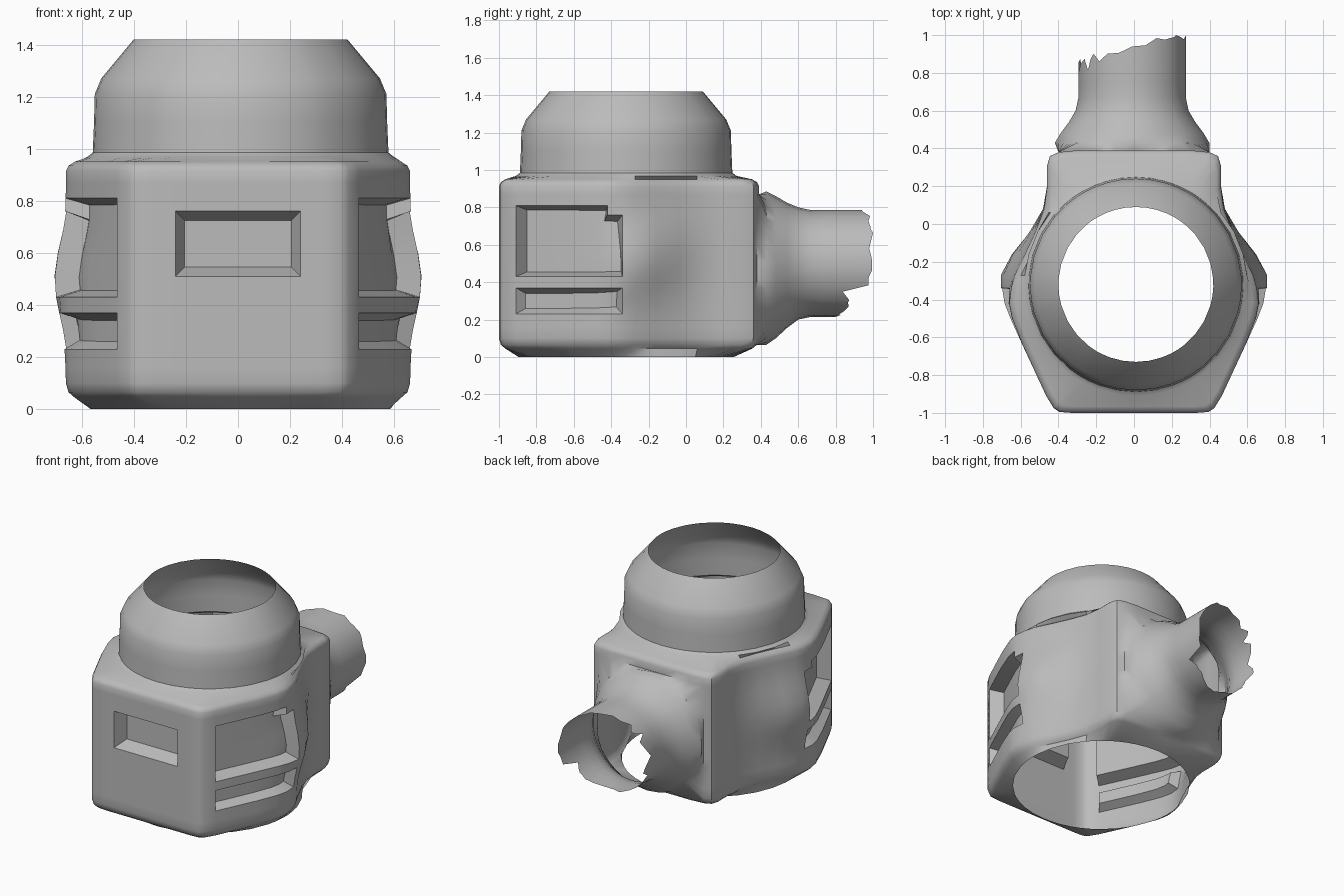
import bpy, bmesh, math, random
from mathutils import Vector

random.seed(4)
cube = bpy.data.objects.get("Cube")
if cube:
    bpy.data.objects.remove(cube, do_unlink=True)

grey = bpy.data.materials.new("plain grey")
grey.use_nodes = True
colour = (0.5, 0.5, 0.5, 1)
grey.diffuse_color = colour
grey.node_tree.nodes["Principled BSDF"].inputs["Base Color"].default_value = colour

# Half outline of the body, from front centre to back centre
half = [(0, -1), (.12, -1), (.24, -1), (.33, -1), (.395, -.995), (.425, -.975), (.465, -.91),
        (.53, -.77), (.59, -.64), (.645, -.50), (.66, -.42), (.65, -.34), (.63, -.27), (.575, -.16),
        (.52, -.04), (.475, .08), (.46, .2), (.46, .31), (.445, .36), (.40, .38),
        (.3, .39), (.2, .39), (.1, .39), (0, .39)]
plan = half + [(-x, y) for x, y in half[-2:0:-1]]
CX = Vector((0, -.32))
NECK = Vector((.01, -.32))


def circle_point(p, r):
    return NECK + (Vector(p) - CX).normalized() * r


def body_point(p, z, scale):
    q = CX + (Vector(p) - CX) * scale
    # Swelling on each flank, rising towards the back
    if abs(q.x) > .45:
        mid = .52 + .25 * (q.y + .24)
        swell = .08 * math.exp(-((q.y + .22) / .19) ** 2 - ((z - mid) / .2) ** 2)
        q.x += math.copysign(swell, q.x)
    return q


# Body walls and domed neck, as stacked rings: height, kind, size
rings = [(0, "round", .575), (.045, "body", .95), (.065, "body", .985), (.1, "body", 1)]
rings += [(z, "body", 1) for z in (.16, .23, .30, .37, .43, .51, .6, .69, .76, .81, .87, .915)]
rings += [(.935, "body", .985), (.95, "body", .95), (.968, "round", .59), (.985, "round", .568),
          (1.1, "round", .563), (1.21, "round", .56), (1.27, "round", .535), (1.42, "round", .41)]

bm = bmesh.new()
rows = []
for z, kind, size in rings:
    row = []
    for p in plan:
        q = circle_point(p, size) if kind == "round" else body_point(p, z, size)
        row.append(bm.verts.new((q.x, q.y, z)))
    rows.append(row)
n = len(plan)
for a, b in zip(rows, rows[1:]):
    for i in range(n):
        j = (i + 1) % n
        bm.faces.new((a[i], a[j], b[j], b[i]))
bm.normal_update()


# Recessed panels in the front and the two angled sides
def recess(rule, low, high, rim, depth):
    faces = [f for f in bm.faces
             if low < f.calc_center_median().z < high and rule(f.calc_center_median())]
    bmesh.ops.inset_region(bm, faces=faces, thickness=rim, depth=-depth, use_even_offset=True)
    bm.normal_update()


recess(lambda c: abs(c.x) < .24 and c.y < -.9, .51, .76, .035, .09)
for side in (1, -1):
    on_side = lambda c: c.x * side > .44 and -.91 < c.y < -.34
    # The panel's upper back corner is cut off
    recess(lambda c: on_side(c) and not (c.y > -.42 and c.z > .76), .43, .81, .025, .09)
    recess(on_side, .23, .37, .03, .06)

# Opening in the back wall
hole = [f for f in bm.faces if f.calc_center_median().y > .36
        and abs(f.calc_center_median().x) < .39 and .065 < f.calc_center_median().z < .87]
bmesh.ops.delete(bm, geom=hole, context="FACES")
edge_loop = [e for e in bm.edges if e.is_boundary
             and all(v.co.y > .34 and .03 < v.co.z < .92 for v in e.verts)]


# Flared collar and pipe with a torn end
def torn_end(x, z):
    y = min(1.0, .82 + .45 * (x + .28))
    if z < .37:
        y = min(y, .82)
    return y + random.uniform(-.03, 0 if y > .9 else .06)


pipe = [(.43, .41, .475), (.48, .38, .48), (.54, .335, .49), (.60, .30, .5),
        (.67, .285, .5), (.74, .285, .5), (None, .285, .5)]
last_zc = .48
for y, r, zc in pipe:
    new = bmesh.ops.extrude_edge_only(bm, edges=edge_loop)["geom"]
    edge_loop = [g for g in new if isinstance(g, bmesh.types.BMEdge)]
    for v in [g for g in new if isinstance(g, bmesh.types.BMVert)]:
        a = math.atan2(v.co.z - last_zc, v.co.x + (.01 if r < .41 else 0))
        x, z = r * math.cos(a) - .01, zc + r * math.sin(a)
        v.co = (x, torn_end(x, z) if y is None else y, z)
    last_zc = zc
# Longest tear reaches the full length
tip = max(bm.verts, key=lambda v: v.co.y)
tip.co.y = 1.0

mesh = bpy.data.meshes.new("housing_shell")
bm.to_mesh(mesh)
bm.free()
mesh.materials.append(grey)
housing = bpy.data.objects.new("housing_shell", mesh)
bpy.context.collection.objects.link(housing)
bpy.context.view_layer.objects.active = housing
housing.select_set(True)
bpy.ops.object.shade_smooth_by_angle(angle=math.radians(40))
